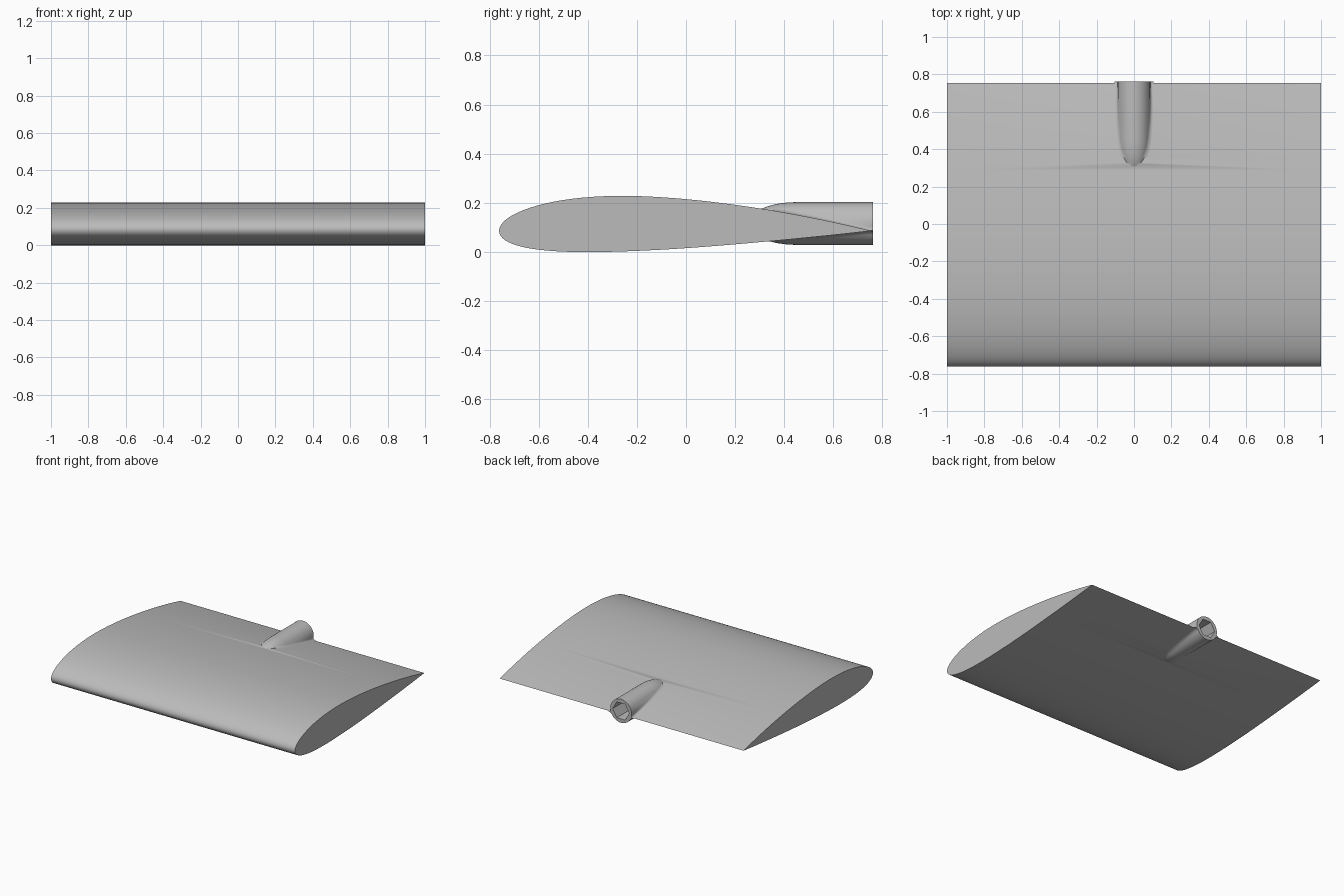
import bpy, bmesh, math

if "Cube" in bpy.data.objects:
    bpy.data.objects.remove(bpy.data.objects["Cube"])

CHORD, LEAD, LINE_Z = 1.516, -0.762, 0.085    # wing section placement
TUBE_R, TUBE_Z, END_Y = 0.087, 0.115, 0.762   # rear socket tube
NOSE = 0.198                                  # length of the rounded nose
FILLET = 0.021


def airfoil(c):
    """Upper and lower heights of a 15% thick, 2% cambered section at chord fraction c."""
    c = min(max(c, 0), 1)
    t = 0.75 * (0.2969 * math.sqrt(c) - 0.126 * c - 0.3516 * c**2 + 0.2843 * c**3 - 0.1036 * c**4)
    m = 0.125 * (0.8 * c - c * c) if c < 0.4 else 0.02 / 0.36 * (0.2 + 0.8 * c - c * c)
    return LINE_Z + CHORD * (m + t), LINE_Z + CHORD * (m - t)


def loft(name, sections):
    """Closed solid through equal-length loops of points."""
    bm = bmesh.new()
    loops = [[bm.verts.new(p) for p in s] for s in sections]
    n = len(loops[0])
    for a, b in zip(loops, loops[1:]):
        for i in range(n):
            bm.faces.new((a[i], a[(i + 1) % n], b[(i + 1) % n], b[i]))
    bm.faces.new(loops[0][::-1])
    bm.faces.new(loops[-1])
    bmesh.ops.recalc_face_normals(bm, faces=bm.faces)
    mesh = bpy.data.meshes.new(name)
    bm.to_mesh(mesh)
    bm.free()
    mesh.materials.append(grey)
    obj = bpy.data.objects.new(name, mesh)
    bpy.context.collection.objects.link(obj)
    return obj


def ring(y, r, n, turn=0):
    return [(r * math.cos(turn + math.tau * i / n), y, TUBE_Z + r * math.sin(turn + math.tau * i / n))
            for i in range(n)]


def tube_radius(y):
    return TUBE_R * math.sqrt(max(0, 1 - (max(0, 0.45 - y) / NOSE) ** 2))


# Mid grey
grey = bpy.data.materials.new("mid_grey")
grey.diffuse_color = (0.5, 0.5, 0.5, 1)
grey.use_nodes = True
grey.node_tree.nodes["Principled BSDF"].inputs["Base Color"].default_value = grey.diffuse_color

# Wing: airfoil extruded across the span
N = 48
cs = [(1 - math.cos(math.pi * i / N)) / 2 for i in range(N + 1)]
outline = [(LEAD + CHORD * c, airfoil(c)[0]) for c in reversed(cs)]
outline += [(LEAD + CHORD * c, airfoil(c)[1]) for c in cs[1:-1]]
wing = loft("wing", [[(x, y, z) for y, z in outline] for x in (-1, 1)])

# Round-nosed socket tube at the trailing edge
ys = [0.45 - NOSE * math.cos(math.pi / 2 * i / 12) for i in range(1, 13)] + [END_Y]
tube = loft("socket_tube", [ring(y, tube_radius(y), 64) for y in ys])


# Fillet blending the tube into both wing surfaces
def fillet_section(y):
    r = tube_radius(y)

    def half_width(z):
        return math.sqrt(max(0.0001, r * r - (z - TUBE_Z) ** 2))

    up, low = airfoil((y - LEAD) / CHORD)
    mid = (up + low) / 2
    sides = []
    for z, s in ((up, 1), (low, -1)):
        z = mid + s * max(0.0008, abs(z - mid) - 0.0008)
        zt = z + s * FILLET
        if s * (zt - TUBE_Z) > r - 0.002:
            zt = TUBE_Z + s * (r - 0.002)
        w = half_width(z)
        a, b, c = (half_width(zt) * 0.99, zt), (w, z), (w + FILLET, z)
        sides.append([tuple((1 - t)**2 * p + 2 * t * (1 - t) * q + t * t * k
                            for p, q, k in zip(a, b, c)) for t in (0, .2, .4, .6, .8, 1)])
    right = sides[0] + sides[1][::-1]
    return [(x, y, z) for x, z in right] + [(-x, y, z) for x, z in right[::-1]]


fillet = loft("tube_fillet", [fillet_section(0.355 + (0.7615 - 0.355) * i / 20) for i in range(21)])

# Hexagonal socket
socket = loft("hex_socket", [ring(y, 0.068, 6) for y in (0.55, 0.80)])

# Join the solids and cut the socket
bpy.context.view_layer.objects.active = wing
wing.select_set(True)
for other, op in ((tube, 'UNION'), (fillet, 'UNION'), (socket, 'DIFFERENCE')):
    other.hide_render = True
    mod = wing.modifiers.new(other.name, 'BOOLEAN')
    mod.operation, mod.object, mod.solver = op, other, 'EXACT'
    bpy.ops.object.modifier_apply(modifier=mod.name)
    bpy.data.objects.remove(other)
bpy.ops.object.shade_smooth_by_angle(angle=math.radians(40))
